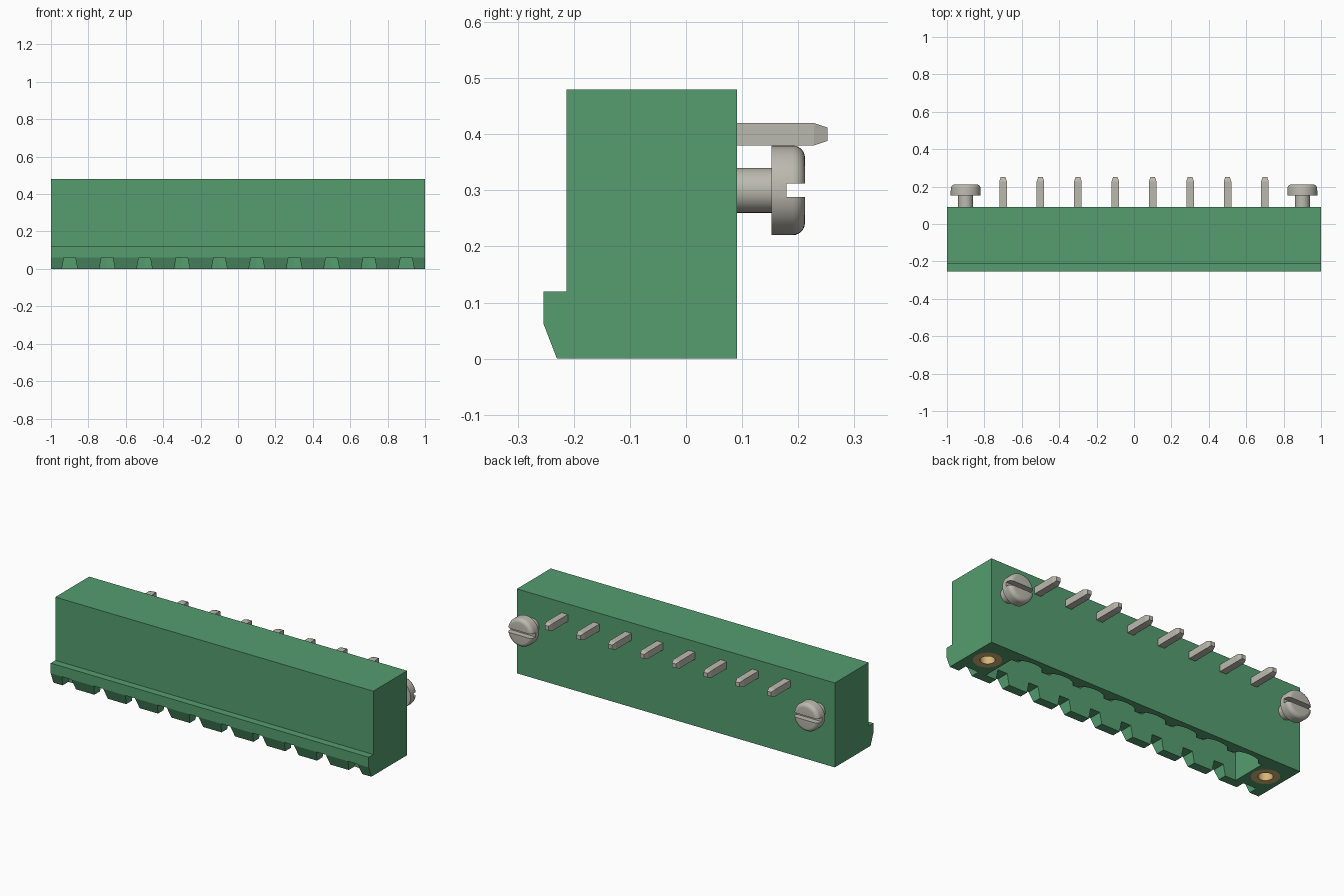
import bpy, bmesh, math
from mathutils import Matrix

if "Cube" in bpy.data.objects:
    bpy.data.objects.remove(bpy.data.objects["Cube"])


def material(name, rgb, metallic=0.0):
    m = bpy.data.materials.new(name)
    m.use_nodes = True
    m.diffuse_color = (*rgb, 1)
    node = m.node_tree.nodes["Principled BSDF"]
    node.inputs["Base Color"].default_value = (*rgb, 1)
    node.inputs["Metallic"].default_value = metallic
    return m


GREEN = material("green plastic", (0.09, 0.34, 0.16))
TIN = material("tinned metal", (0.50, 0.49, 0.43))
BRASS = material("brass", (0.68, 0.46, 0.19))

# Axis mappings for extruded profiles: (u, v, depth) -> (x, y, z)
ALONG_X = Matrix(((0, 0, 1, 0), (1, 0, 0, 0), (0, 1, 0, 0), (0, 0, 0, 1)))
ALONG_Y = Matrix(((1, 0, 0, 0), (0, 0, 1, 0), (0, 1, 0, 0), (0, 0, 0, 1)))
ALONG_Z = Matrix.Identity(4)


def finish(name, bm, mat):
    bmesh.ops.recalc_face_normals(bm, faces=bm.faces[:])
    me = bpy.data.meshes.new(name)
    bm.to_mesh(me)
    bm.free()
    me.materials.append(mat)
    ob = bpy.data.objects.new(name, me)
    bpy.context.collection.objects.link(ob)
    return ob


def prism(name, profile, start, end, axes, mat):
    bm = bmesh.new()
    rings = [[bm.verts.new(axes @ Matrix.Translation((u, v, d)).translation)
              for u, v in profile] for d in (start, end)]
    bm.faces.new(rings[0])
    bm.faces.new(rings[1])
    n = len(profile)
    for i in range(n):
        j = (i + 1) % n
        bm.faces.new((rings[0][i], rings[0][j], rings[1][j], rings[1][i]))
    return finish(name, bm, mat)


def lathe(name, profile, place, mat, steps=40):
    """Spin (radius, height) points around local z."""
    bm = bmesh.new()
    vs = [bm.verts.new((r, 0, h)) for r, h in profile]
    es = [bm.edges.new(p) for p in zip(vs, vs[1:])]
    bmesh.ops.spin(bm, geom=vs + es, cent=(0, 0, 0), axis=(0, 0, 1),
                   angle=math.tau, steps=steps, use_duplicate=False)
    bmesh.ops.remove_doubles(bm, verts=bm.verts[:], dist=1e-5)
    bmesh.ops.transform(bm, matrix=place, verts=bm.verts[:])
    return finish(name, bm, mat)


def select(ob):
    bpy.ops.object.select_all(action='DESELECT')
    ob.select_set(True)
    bpy.context.view_layer.objects.active = ob


def cut(ob, cutter):
    select(ob)
    mod = ob.modifiers.new("cut", 'BOOLEAN')
    mod.operation, mod.solver, mod.object = 'DIFFERENCE', 'EXACT', cutter
    bpy.ops.object.modifier_apply(modifier=mod.name)
    bpy.data.objects.remove(cutter)


def smooth(ob):
    select(ob)
    bpy.ops.object.shade_smooth_by_angle(angle=math.radians(35))


def box(x, y):
    return [(x[0], y[0]), (x[1], y[0]), (x[1], y[1]), (x[0], y[1])]


PITCH = 0.2
PINS = [(i - 3.5) * PITCH for i in range(8)]
SLOTS = [(i - 4.5) * PITCH for i in range(10)]
FLANGE_X, INSERT_Y, INSERT_R, INSERT_TOP = 0.9, -0.058, 0.073, 0.2
WALL_Y, ROOF = -0.18, 0.36

# Housing with the front lip
housing = prism("housing", [(-0.23, 0), (0.091, 0), (0.091, 0.48), (-0.213, 0.48),
                            (-0.213, 0.12), (-0.254, 0.12), (-0.254, 0.062)],
                -1, 1, ALONG_X, GREEN)

# Plug cavity, open below, with a scalloped rear wall
outline = [(0.81, WALL_Y), (-0.81, WALL_Y), (-0.81, 0.02)]
for px in PINS:
    for k in range(9):
        a = math.pi * (1 - k / 8)
        outline.append((px + 0.085 * math.cos(a), 0.02 + 0.04 * math.sin(a)))
outline.append((0.81, 0.02))
cut(housing, prism("cavity_cutter", outline, -0.05, ROOF, ALONG_Z, GREEN))

# Tapered keying notches in the front wall
for sx in SLOTS:
    notch = [(sx - 0.048, -0.03), (sx + 0.048, -0.03), (sx + 0.03, 0.062), (sx - 0.03, 0.062)]
    cut(housing, prism("notch_cutter", notch, -0.3, WALL_Y + 0.002, ALONG_Y, GREEN))

# Threaded inserts and rear screws at both ends
for side, x in (("left", FLANGE_X), ("right", -FLANGE_X)):
    seat = Matrix.Translation((x, INSERT_Y, 0))
    cut(housing, lathe("insert_cutter", [(0, -0.05), (INSERT_R, -0.05),
                                         (INSERT_R, INSERT_TOP), (0, INSERT_TOP)], seat, GREEN))
    smooth(lathe(side + "_threaded_insert",
                 [(0, INSERT_TOP), (INSERT_R, INSERT_TOP), (INSERT_R, 0), (0.038, 0),
                  (0.038, INSERT_TOP - 0.02), (0, INSERT_TOP - 0.02)], seat, BRASS))

    fillet = [(0.058 + 0.022 * math.cos(a), 0.1 + 0.022 * math.sin(a))
              for a in (math.pi / 2 * k / 6 for k in range(7))]
    profile = [(0, 0), (0.04, 0), (0.04, 0.062), (0.08, 0.062)] + fillet + [(0, 0.122)]
    place = Matrix.Translation((x, 0.09, 0.3)) @ Matrix.Rotation(-math.pi / 2, 4, 'X')
    screw = lathe(side + "_screw", profile, place, TIN)
    cut(screw, prism("slot_cutter", box((0.179, 0.25), (0.288, 0.312)),
                     x - 0.1, x + 0.1, ALONG_X, TIN))
    smooth(screw)


def pin(name, x):
    """Right-angle square pin with tapered tips on both ends."""
    bm = bmesh.new()
    h, t = 0.02, 0.012
    yc, zc = -0.06, 0.4
    # Each section: half width in x, then the outer and inner corner in y and z
    sections = [(t, (yc - t, 0.07), (yc + t, 0.07)),
                (h, (yc - h, 0.1), (yc + h, 0.1)),
                (h, (yc - h, zc + h), (yc + h, zc - h)),
                (h, (0.228, zc + h), (0.228, zc - h)),
                (t, (0.252, zc + t), (0.252, zc - t))]
    rings = []
    for w, a, b in sections:
        rings.append([bm.verts.new(c) for c in
                      ((x - w, *a), (x + w, *a), (x + w, *b), (x - w, *b))])
    for r, s in zip(rings, rings[1:]):
        for i in range(4):
            j = (i + 1) % 4
            bm.faces.new((r[i], r[j], s[j], s[i]))
    bm.faces.new(rings[0])
    bm.faces.new(rings[-1])
    return finish(name, bm, TIN)


# Row of contact pins
for i, px in enumerate(PINS):
    pin(f"contact_pin_{i + 1}", px)
